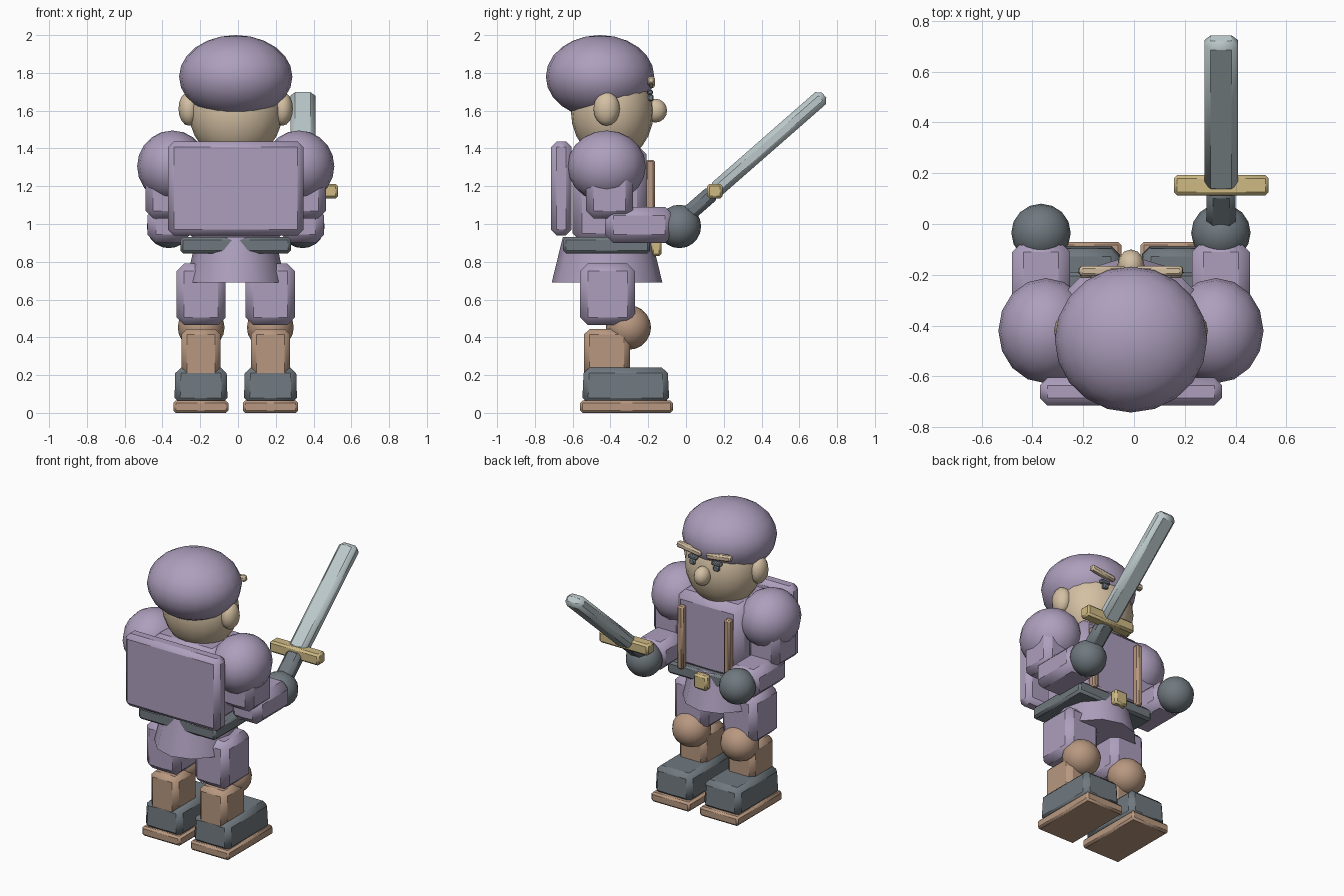
import bpy, math
from mathutils import Vector

if "Cube" in bpy.data.objects:
    bpy.data.objects.remove(bpy.data.objects["Cube"])

CX = -0.012  # body centre line


def mat(name, r, g, b):
    m = bpy.data.materials.new(name)
    lin = [((c / 255 + 0.055) / 1.055) ** 2.4 for c in (r, g, b)]
    m.diffuse_color = (*lin, 1)
    m.use_nodes = True
    m.node_tree.nodes["Principled BSDF"].inputs["Base Color"].default_value = m.diffuse_color
    return m


CLOTH = mat("mauve cloth", 173, 159, 189)
SKIN = mat("skin", 212, 192, 163)
LEATHER = mat("brown leather", 184, 152, 128)
IRON = mat("dark iron", 112, 121, 127)
STEEL = mat("pale steel", 188, 201, 203)
BRASS = mat("brass", 206, 186, 132)


def finish(o, name, m, angle):
    o.name = name
    o.data.materials.append(m)
    bpy.ops.object.shade_smooth_by_angle(angle=math.radians(angle))
    return o


def box(name, m, lo, hi, bevel=0.03, rx=0, ry=0, taper=1.0):
    """Chamfered box between two corners; taper scales the top."""
    lo, hi = Vector(lo), Vector(hi)
    bpy.ops.mesh.primitive_cube_add(size=1, location=(lo + hi) / 2)
    o = bpy.context.object
    size = hi - lo
    for v in o.data.vertices:
        s = taper if v.co.z > 0 else 1
        v.co = Vector((v.co.x * s, v.co.y * s, v.co.z)) * size
    # componentwise scale above is done through Vector * Vector below
    return o, name, m, bevel, rx, ry


def block(name, m, lo, hi, bevel=0.03, rx=0, ry=0, taper=1.0):
    """Chamfered box between two corners; taper scales the top."""
    c = [(a + b) / 2 for a, b in zip(lo, hi)]
    d = [b - a for a, b in zip(lo, hi)]
    bpy.ops.mesh.primitive_cube_add(size=1, location=c, rotation=(rx, ry, 0))
    o = bpy.context.object
    for v in o.data.vertices:
        s = taper if v.co.z > 0 else 1
        v.co = (v.co.x * d[0] * s, v.co.y * d[1] * s, v.co.z * d[2])
    b = o.modifiers.new("chamfer", 'BEVEL')
    b.width = bevel
    b.segments = 1
    return finish(o, name, m, 20)


def ball(name, m, c, r, seg=16, rings=10):
    bpy.ops.mesh.primitive_uv_sphere_add(segments=seg, ring_count=rings, location=c)
    o = bpy.context.object
    for v in o.data.vertices:
        v.co = (v.co.x * r[0], v.co.y * r[1], v.co.z * r[2])
    return finish(o, name, m, 60)


# Head
ball("head", SKIN, (CX, -0.39, 1.60), (0.25, 0.22, 0.27), 20, 12)
ball("cap", CLOTH, (CX, -0.455, 1.78), (0.30, 0.287, 0.22), 20, 12)
ball("nose", SKIN, (CX, -0.163, 1.60), (0.053, 0.063, 0.063), 12, 8)

# Torso, skirt, belt and backpack
block("torso", CLOTH, (CX - 0.25, -0.60, 0.90), (CX + 0.25, -0.21, 1.42), 0.05)
block("backpack", CLOTH, (-0.37, -0.715, 0.94), (0.346, -0.605, 1.437), 0.03)
block("belt", IRON, (-0.305, -0.65, 0.845), (0.28, -0.19, 0.93), 0.015)
block("buckle", BRASS, (CX - 0.05, -0.185, 0.83), (CX + 0.05, -0.13, 0.93), 0.012)
bpy.ops.mesh.primitive_cone_add(vertices=12, radius1=1, radius2=0.8, depth=0.24,
                                location=(CX, -0.418, 0.81))
skirt = bpy.context.object
for v in skirt.data.vertices:
    v.co.x *= 0.262
    v.co.y *= 0.293
finish(skirt, "skirt", CLOTH, 35)

# Paired parts
for s, side in ((-1, "left"), (1, "right")):
    def pair(name, m, x0, x1, y, z, bevel, **kw):
        a, b = sorted((CX + s * x0, CX + s * x1))
        return block(f"{side}_{name}", m, (a, y[0], z[0]), (b, y[1], z[1]), bevel, **kw)

    # Face
    ball(f"{side}_ear", SKIN, (CX + s * 0.248, -0.42, 1.61), (0.055, 0.07, 0.09), 12, 8)
    pair("brow", SKIN, 0.02, 0.205, (-0.205, -0.165), (1.73, 1.77), 0.01, ry=-s * 0.14)
    pair("eyelid", IRON, 0.055, 0.125, (-0.205, -0.175), (1.685, 1.71), 0.006)
    pair("eye", IRON, 0.07, 0.11, (-0.20, -0.172), (1.65, 1.685), 0.006)

    # Chest strap
    pair("strap", LEATHER, 0.155, 0.20, (-0.215, -0.165), (0.91, 1.34), 0.01)

    # Arm
    ball(f"{side}_shoulder", CLOTH, (CX + s * 0.335, -0.42, 1.305), (0.187, 0.207, 0.19))
    pair("upper_arm", CLOTH, 0.245, 0.478, (-0.53, -0.28), (1.03, 1.38), 0.04)
    pair("forearm", CLOTH, 0.24, 0.468, (-0.43, -0.065), (0.90, 1.09), 0.045)
    ball(f"{side}_glove", IRON, (CX + s * 0.354, -0.035, 0.987), (0.117, 0.115, 0.115))

    # Leg
    pair("thigh", CLOTH, 0.053, 0.313, (-0.56, -0.27), (0.465, 0.79), 0.04)
    ball(f"{side}_knee", LEATHER, (CX + s * 0.183, -0.305, 0.452), (0.124, 0.12, 0.118))
    pair("shin", LEATHER, 0.08, 0.288, (-0.54, -0.297), (0.18, 0.445), 0.03)
    pair("boot", IRON, 0.043, 0.325, (-0.55, -0.088), (0.05, 0.24), 0.03, taper=0.96)
    pair("sole", LEATHER, 0.038, 0.33, (-0.56, -0.07), (0.0, 0.065), 0.013)

# Sword, tilted up and forward from the right glove
SX, GY, GZ = 0.343, 0.148, 1.172
TILT = math.radians(41.2)


def along(name, m, a, b, w, t, bevel):
    """Bar on the sword axis from distance a to b beyond the guard."""
    mid = (a + b) / 2
    y, z, h = GY + mid * math.cos(TILT), GZ + mid * math.sin(TILT), (b - a) / 2
    return block(name, m, (SX - w / 2, y - h, z - t / 2), (SX + w / 2, y + h, z + t / 2),
                 bevel, rx=TILT)


along("grip", IRON, -0.24, 0.0, 0.115, 0.085, 0.025)
along("blade", STEEL, 0.0, 0.775, 0.132, 0.085, 0.025)
block("guard", BRASS, (0.157, 0.112, 1.135), (0.53, 0.193, 1.213), 0.013)
